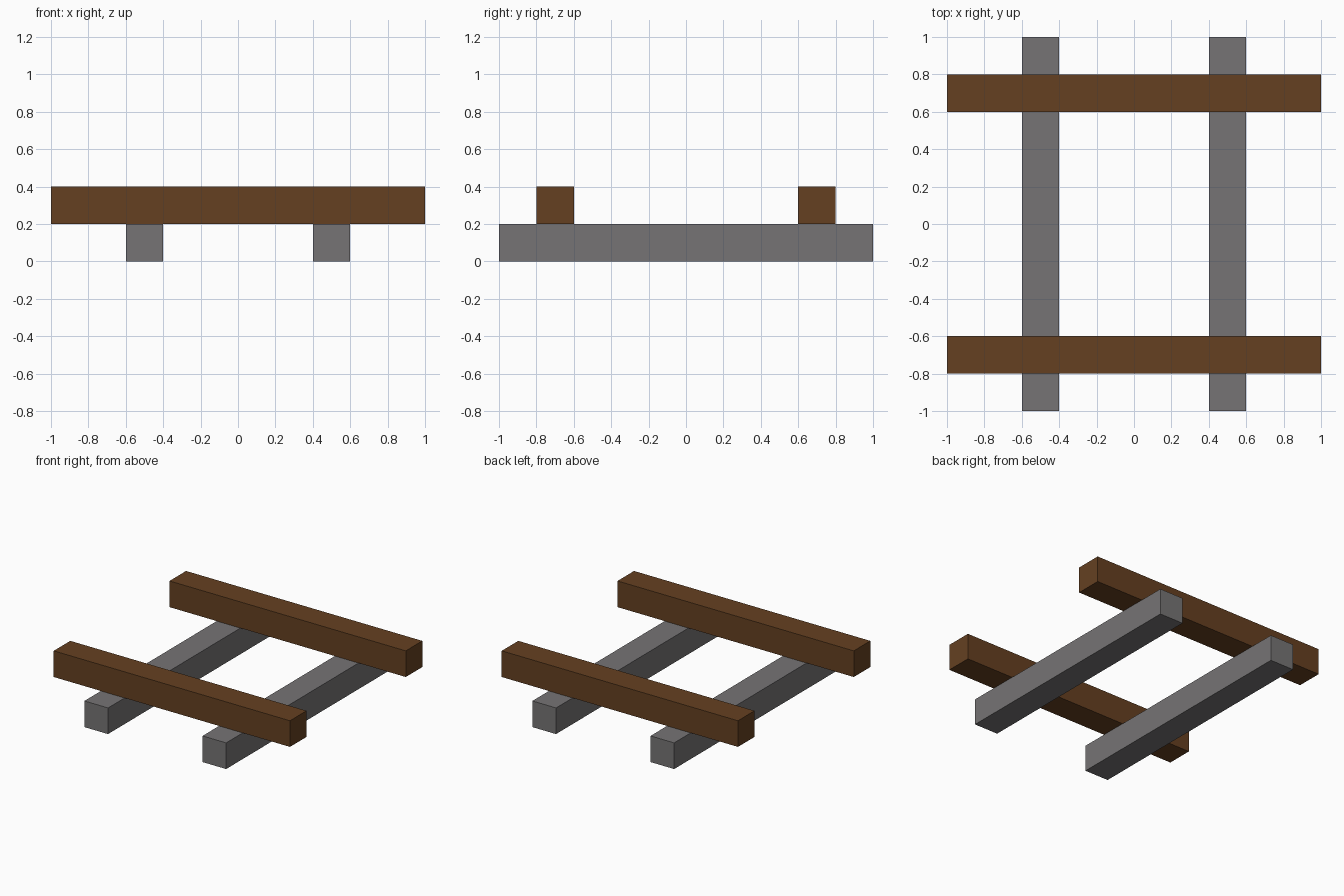
import bpy

if "Cube" in bpy.data.objects:
    bpy.data.objects.remove(bpy.data.objects["Cube"])


def material(name, color):
    m = bpy.data.materials.new(name)
    m.diffuse_color = (*color, 1.0)
    m.use_nodes = True
    m.node_tree.nodes["Principled BSDF"].inputs["Base Color"].default_value = m.diffuse_color
    return m


def beam(name, center, size, mat):
    bpy.ops.mesh.primitive_cube_add(size=1, location=center)
    ob = bpy.context.object
    ob.name = name
    ob.scale = size
    bpy.ops.object.transform_apply(location=False, rotation=False, scale=True)
    ob.data.materials.append(mat)
    return ob


brown = material("brown wood", (0.130, 0.051, 0.0152))
grey = material("grey metal", (0.181, 0.174, 0.177))

# Grey runners lying on the ground, front to back
for side, x in (("left", -0.5), ("right", 0.5)):
    beam(side + "_runner", (x, 0, 0.1), (0.2, 2.0, 0.2), grey)

# Brown cross beams resting on the runners
for side, y in (("front", -0.7), ("back", 0.7)):
    beam(side + "_cross_beam", (0, y, 0.3), (2.0, 0.2, 0.2), brown)
